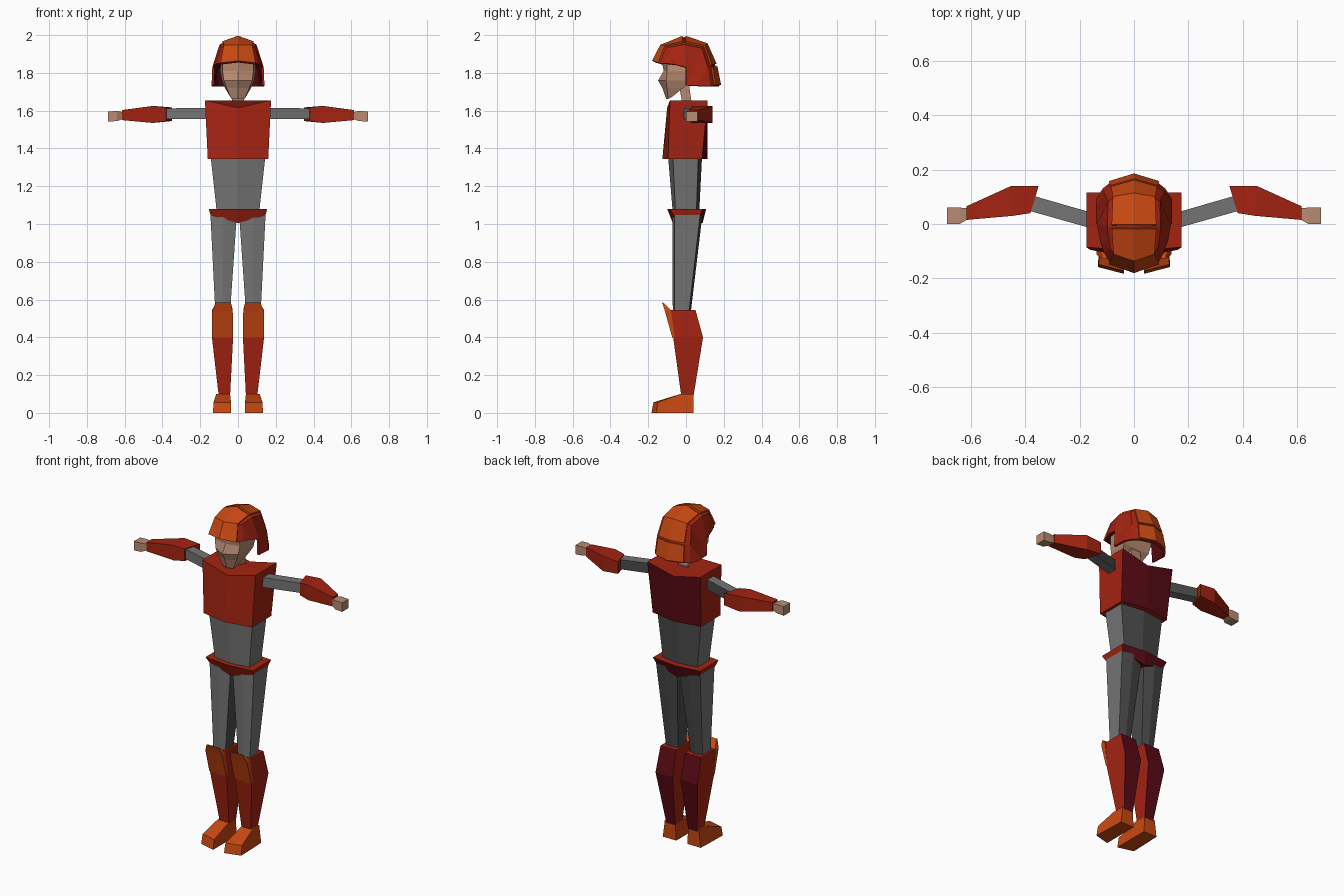
import bpy, bmesh
from mathutils import Vector

if "Cube" in bpy.data.objects:
    bpy.data.objects.remove(bpy.data.objects["Cube"])

PALETTE = {
    "red": (0.37, 0.017, 0.006), "maroon": (0.10, 0.003, 0.007),
    "orange": (0.58, 0.065, 0.006), "grey": (0.175, 0.175, 0.175),
    "dark_grey": (0.07, 0.07, 0.07), "skin": (0.48, 0.26, 0.17),
}
MATS = {}
for key, rgb in PALETTE.items():
    MATS[key] = bpy.data.materials.new(key)
    MATS[key].diffuse_color = (*rgb, 1)


def finish(bm, name, mats, rule=None, mirror=False, recalc=True):
    """Turn a bmesh into an object, colouring faces by a rule."""
    bmesh.ops.remove_doubles(bm, verts=bm.verts, dist=0.0005)
    if recalc:
        bmesh.ops.recalc_face_normals(bm, faces=bm.faces)
    bm.normal_update()
    if rule:
        for f in bm.faces:
            f.material_index = rule(f)
    me = bpy.data.meshes.new(name)
    bm.to_mesh(me)
    bm.free()
    for m in mats:
        me.materials.append(MATS[m])
    ob = bpy.data.objects.new(name, me)
    bpy.context.collection.objects.link(ob)
    if mirror:
        ob.modifiers.new("mirror", 'MIRROR')
    return ob


def loft(name, rings, mats, rule=None, mirror=False):
    """Skin a stack of equal-length rings and cap both ends."""
    bm = bmesh.new()
    vs = [[bm.verts.new(p) for p in r] for r in rings]
    n = len(rings[0])
    for a, b in zip(vs, vs[1:]):
        for i in range(n):
            j = (i + 1) % n
            bm.faces.new((a[i], a[j], b[j], b[i]))
    bm.faces.new(vs[0][::-1])
    bm.faces.new(vs[-1])
    return finish(bm, name, mats, rule, mirror)


def octo(hw, fc, f, b, bc, z, zc=None, ms=1.0):
    """Eight-point body section with centre ridges at front and back."""
    zc = z if zc is None else zc
    m = hw * ms
    return [(0, fc, zc), (hw, f, z), (m, 0, z), (hw, b, z),
            (0, bc, zc), (-hw, b, z), (-m, 0, z), (-hw, f, z)]


def limb(x0, x1, y0, y1, z, ridge=0.0):
    """Six-point limb section with a small ridge front and back."""
    c = (x0 + x1) / 2
    return [(x0, y0, z), (c, y0 - ridge, z), (x1, y0, z),
            (x1, y1, z), (c, y1 + ridge, z), (x0, y1, z)]


def back_dark(f):
    return 1 if f.normal.y > 0.35 else 0


# --- torso ---
loft("chest_armour", [
    octo(0.16, -0.125, -0.095, 0.085, 0.115, 1.345),
    octo(0.175, -0.10, -0.085, 0.115, 0.115, 1.655, 1.615)],
    ["red", "maroon"], back_dark)
loft("abdomen", [
    octo(0.112, -0.07, -0.055, 0.055, 0.07, 1.06),
    octo(0.145, -0.095, -0.07, 0.065, 0.085, 1.36)],
    ["grey", "dark_grey"], back_dark)
loft("belt", [
    octo(0.145, -0.07, -0.065, 0.075, 0.088, 1.045, 1.005),
    octo(0.155, -0.10, -0.085, 0.09, 0.107, 1.08)],
    ["red", "maroon"], lambda f: 1 if f.normal.y > 0.35 or f.normal.z < -0.8 else 0)

# --- neck and head ---
loft("collar", [limb(-0.045, 0.045, -0.035, 0.045, 1.58),
                limb(-0.032, 0.032, -0.025, 0.03, 1.65)], ["grey"])
loft("neck", [limb(-0.03, 0.03, -0.02, 0.03, 1.64),
              limb(-0.035, 0.035, -0.045, 0.01, 1.78)], ["skin"])


def face_ring(hw, fc, f, b, z, zb):
    return [(0, fc, z), (hw, f, z), (hw * 1.15, b, zb), (-hw * 1.15, b, zb), (-hw, f, z)]


loft("face", [
    face_ring(0.035, -0.105, -0.095, -0.075, 1.662, 1.672),
    face_ring(0.06, -0.125, -0.10, -0.015, 1.72, 1.72),
    face_ring(0.075, -0.148, -0.105, 0.02, 1.76, 1.76),
    face_ring(0.082, -0.118, -0.10, 0.03, 1.81, 1.81),
    face_ring(0.08, -0.128, -0.10, 0.04, 1.86, 1.87)], ["skin"])

# --- helmet: stations from brim to nape, each centre, panel edge, side, lower edge ---
STATIONS = [
    [(0, -.172, 1.86), (.09, -.14, 1.85), (.11, -.105, 1.85), (.11, -.105, 1.85)],
    [(0, -.13, 1.942), (.073, -.105, 1.94), (.088, -.09, 1.935), (.125, -.06, 1.845)],
    [(0, -.01, 1.99), (.08, -.01, 1.96), (.098, -.01, 1.95), (.136, 0, 1.83)],
    [(0, .108, 1.95), (.075, .095, 1.938), (.095, .085, 1.93), (.14, .0, 1.735)],
    [(0, .156, 1.84), (.083, .132, 1.835), (.11, .115, 1.83), (.14, .06, 1.732)],
    [(0, .178, 1.73), (.09, .15, 1.73), (.115, .13, 1.73), (.14, .09, 1.73)],
]


def sheet(name, rows, mats, thick, offset):
    """Mirrored sheet of quads with thickness."""
    bm = bmesh.new()
    vs = [[bm.verts.new(p) for p in r] for r in rows]
    for a, b in zip(vs, vs[1:]):
        for i in range(len(a) - 1):
            bm.faces.new((a[i], a[i + 1], b[i + 1], b[i]))
    ob = finish(bm, name, mats, mirror=True, recalc=False)
    sol = ob.modifiers.new("thickness", 'SOLIDIFY')
    sol.thickness, sol.offset = thick, offset
    sol.material_offset = len(mats) - 1
    return ob


sheet("helmet_shell", STATIONS, ["red", "maroon"], 0.012, -1)
for k, (i, j) in enumerate([(0, 2), (2, 4), (4, 5)]):
    rows = [[Vector(p) for p in STATIONS[s][:2]] for s in range(i, j + 1)]
    first = [a.lerp(b, 0.05) for a, b in zip(rows[0], rows[1])] if i else rows[0]
    last = [a.lerp(b, 0.05) for a, b in zip(rows[-1], rows[-2])]
    sheet(f"helmet_plate_{k + 1}", [first] + rows[1:-1] + [last], ["orange"], 0.009, 1)

# --- legs ---
loft("thigh", [
    limb(0.042, 0.12, -0.06, 0.015, 0.53, 0.01),
    limb(0.006, 0.146, -0.06, 0.075, 1.05, 0.012)],
    ["grey", "dark_grey"],
    lambda f: 1 if f.normal.y > 0.35 or f.normal.x < -0.7 else 0, mirror=True)
loft("boot_shin", [
    limb(0.042, 0.102, -0.025, 0.04, 0.09),
    limb(0.026, 0.138, -0.068, 0.09, 0.40),
    limb(0.03, 0.133, -0.088, 0.05, 0.545)],
    ["red", "maroon"], back_dark, mirror=True)


def quad(x0, x1, y0, y1, z0, z1):
    """Four-point section running from (y0, z0) to (y1, z1)."""
    return [(x0, y0, z0), (x1, y0, z0), (x1, y1, z1), (x0, y1, z1)]


loft("knee_plate", [
    quad(0.026, 0.138, -0.073, -0.06, 0.40, 0.40),
    quad(0.028, 0.137, -0.112, -0.08, 0.54, 0.545),
    quad(0.038, 0.118, -0.127, -0.115, 0.585, 0.58)], ["orange"], mirror=True)

# foot: heel, instep and toe sections along y, with a slanted toe
loft("foot", [
    [(.037, .04, 0), (.125, .04, 0), (.112, .04, .1), (.042, .04, .1)],
    [(.036, -.03, 0), (.128, -.03, 0), (.115, -.03, .1), (.042, -.03, .1)],
    [(.036, -.183, 0), (.132, -.158, 0), (.13, -.148, .056), (.037, -.172, .056)]],
    ["orange"], mirror=True)


# --- arms ---
def arm_ring(xf, yf, xb, yb, z0, z1):
    return [(xf, yf, z0), (xb, yb, z0), (xb, yb, z1), (xf, yf, z1)]


loft("upper_arm", [
    arm_ring(0.16, -0.015, 0.15, 0.04, 1.555, 1.615),
    arm_ring(0.39, 0.05, 0.375, 0.105, 1.555, 1.612)],
    ["grey", "dark_grey"], back_dark, mirror=True)
loft("forearm", [
    arm_ring(0.38, 0.04, 0.35, 0.14, 1.545, 1.617),
    arm_ring(0.445, 0.03, 0.45, 0.14, 1.535, 1.625),
    arm_ring(0.615, 0.015, 0.615, 0.065, 1.55, 1.603)], ["red"], mirror=True)
loft("hand", [
    arm_ring(0.605, 0.02, 0.605, 0.058, 1.558, 1.592),
    arm_ring(0.64, 0.0, 0.64, 0.06, 1.545, 1.598),
    arm_ring(0.687, 0.0, 0.687, 0.06, 1.542, 1.596)], ["skin"], mirror=True)

for m in bpy.data.materials:
    if m.users and not m.is_grease_pencil:
        m.use_nodes = True
        m.node_tree.nodes["Principled BSDF"].inputs["Base Color"].default_value = m.diffuse_color
